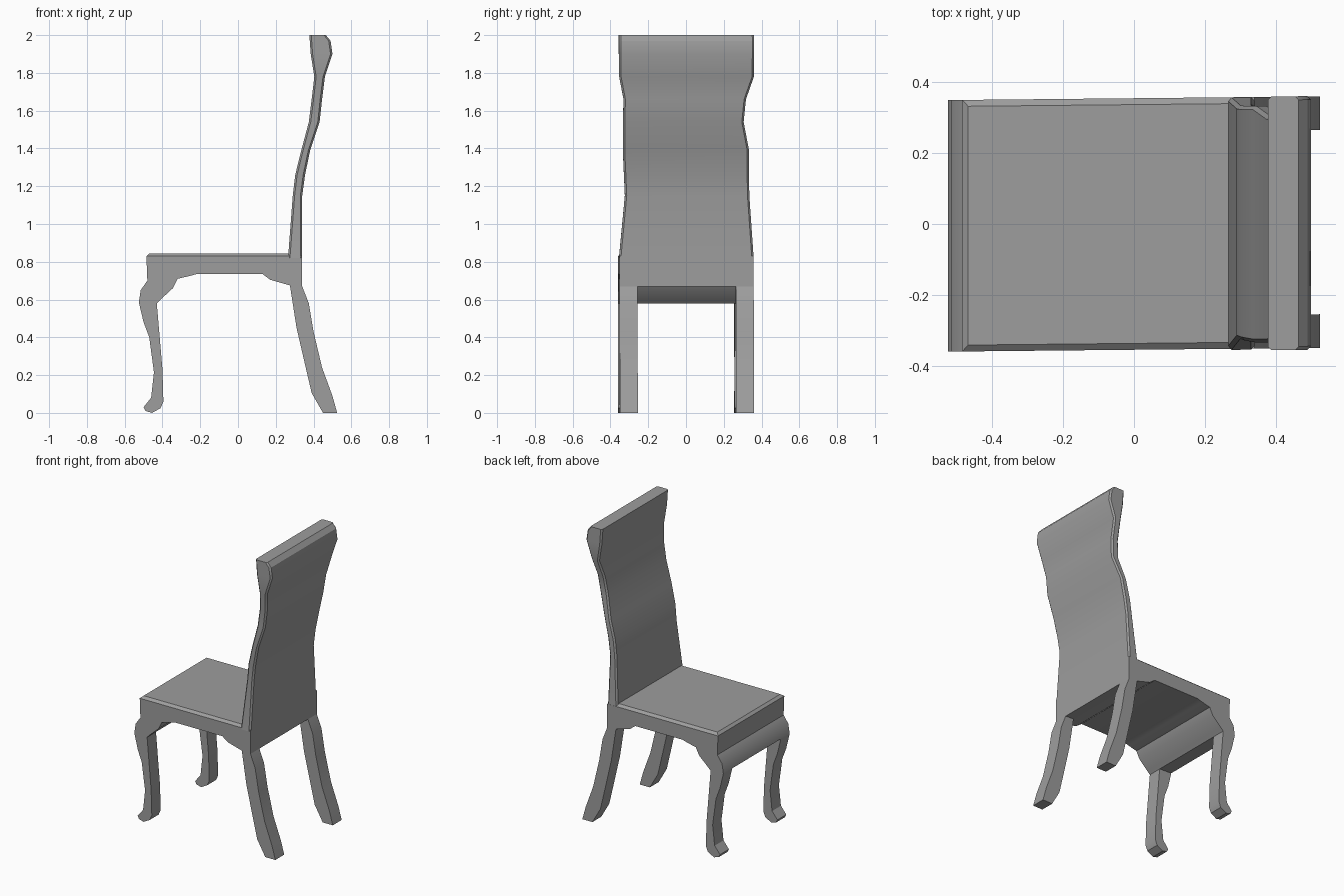
import bpy, bmesh, math

cube = bpy.data.objects.get("Cube")
if cube:
    bpy.data.objects.remove(cube, do_unlink=True)

grey = bpy.data.materials.new("plain grey")
grey.use_nodes = True
tone = (0.34, 0.34, 0.34, 1)
grey.diffuse_color = tone
grey.node_tree.nodes["Principled BSDF"].inputs["Base Color"].default_value = tone

SKEW = 0.01   # the sides run very slightly out of square
HALF = 0.355  # half the depth across the seat


def loft(name, rings):
    """Skin closed rings of points and cap both ends."""
    bm = bmesh.new()
    loops = [[bm.verts.new((x, y + SKEW * x, z)) for x, y, z in r] for r in rings]
    for a, b in zip(loops, loops[1:]):
        for i in range(len(a)):
            j = (i + 1) % len(a)
            bm.faces.new((a[i], a[j], b[j], b[i]))
    bm.faces.new(loops[0][::-1])
    bm.faces.new(loops[-1])
    bmesh.ops.recalc_face_normals(bm, faces=bm.faces)
    mesh = bpy.data.meshes.new(name)
    bm.to_mesh(mesh)
    bm.free()
    mesh.materials.append(grey)
    obj = bpy.data.objects.new(name, mesh)
    bpy.context.collection.objects.link(obj)
    bpy.ops.object.select_all(action="DESELECT")
    obj.select_set(True)
    bpy.context.view_layer.objects.active = obj
    bpy.ops.object.shade_smooth_by_angle(angle=math.radians(30))
    return obj


def extrude(name, profile, y0, y1):
    """Extrude a side profile (x, z) from y0 to y1."""
    return loft(name, [[(x, y, z) for x, z in profile] for y in (y0, y1)])


# Seat frame with its curved front apron
seat_profile = [
    (-.485, .83), (-.48, .70), (-.515, .65), (-.525, .585), (-.43, .58),
    (-.41, .60), (-.345, .66), (-.32, .71), (-.255, .725), (-.22, .735),
    (.13, .735), (.17, .705), (.275, .675), (.34, .67), (.34, .83)]
extrude("seat_frame", seat_profile, -HALF, HALF)

# Bevelled seat top
def rectangle(x0, x1, half, z):
    return [(x0, -half, z), (x1, -half, z), (x1, half, z), (x0, half, z)]

loft("seat_top", [rectangle(-.485, .3, HALF, .83),
                  rectangle(-.468, .3, HALF - .018, .845)])

# Backrest rows: height, front x, rear x, right edge y, left edge y
back_rows = [
    (.82, .265, .34, -.358, .355), (1.15, .29, .34, -.327, .332),
    (1.26, .303, .355, -.332, .33), (1.39, .335, .382, -.338, .33),
    (1.54, .375, .432, -.338, .301), (1.66, .39, .445, -.335, .313),
    (1.78, .404, .46, -.358, .355), (1.9, .385, .5, -.36, .356),
    (1.97, .38, .49, -.36, .356), (2.0, .378, .465, -.36, .356)]
c = .01  # narrow chamfer along the upright edges
loft("backrest", [
    [(xf, a + c, z), (xf + c, a, z), (xr - c, a, z), (xr, a + c, z),
     (xr, b - c, z), (xr - c, b, z), (xf + c, b, z), (xf, b - c, z)]
    for z, xf, xr, a, b in back_rows])

# Legs, repeated on both sides
front_leg = [
    (-.525, .585), (-.50, .48), (-.47, .40), (-.445, .215), (-.46, .08),
    (-.50, .03), (-.49, .01), (-.455, 0), (-.41, .025), (-.395, .06),
    (-.40, .23), (-.43, .58)]
rear_leg = [
    (.34, .67), (.375, .58), (.40, .43), (.445, .24), (.50, .09), (.525, 0),
    (.45, 0), (.39, .105), (.355, .255), (.31, .45), (.275, .675)]
for side, s in (("left", 1), ("right", -1)):
    extrude("front_leg_" + side, front_leg, s * (HALF - .095), s * HALF)
    extrude("rear_leg_" + side, rear_leg, s * (HALF - .095), s * HALF)
